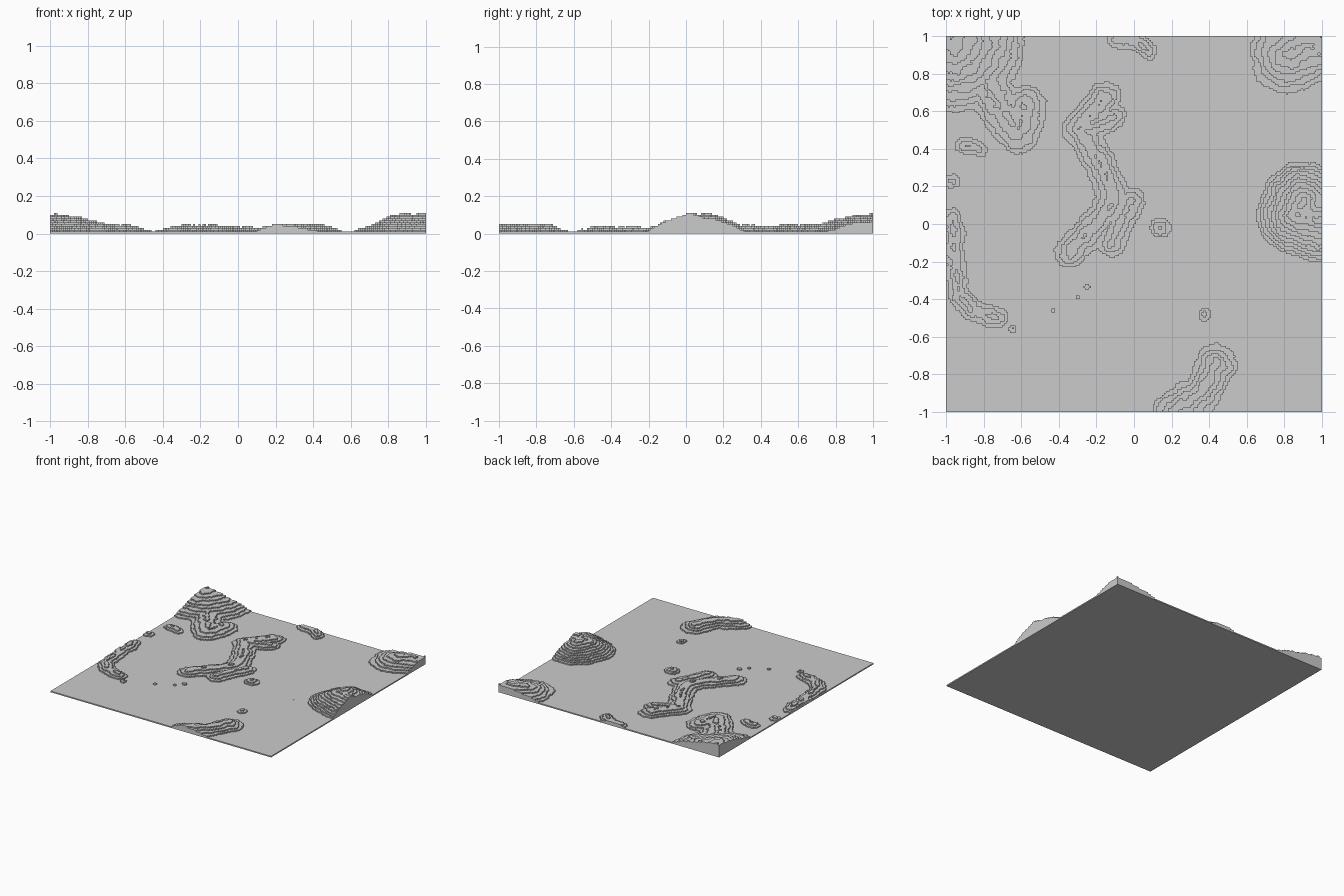
import bpy, bmesh
from math import ceil
from mathutils import Vector, noise
from mathutils.geometry import intersect_point_line

cube = bpy.data.objects.get("Cube")
if cube:
    bpy.data.objects.remove(cube)

COUNT = 200              # cells along each side
CELL = 2 / COUNT
STEP = 0.01              # terrace height

# Hills and ridges: (height, radius, crest path)
RIDGES = [
    (.092, .40, [(-.97, .98)]),                                   # corner mountain
    (.035, .13, [(-.8, .75), (-.62, .5), (-.58, .62)]),           # its foothills
    (.095, .22, [(1, .01), (.87, .05), (.9, .12)]),               # side mountain
    (.056, .21, [(1, .98), (.82, .9)]),                           # second corner hill
    (.037, .11, [(.2, -1), (.36, -.9), (.44, -.74)]),             # front ridge
    (.032, .09, [(-.15, .68), (-.3, .5), (-.18, .33), (-.1, .13),
                 (-.22, -.02), (-.34, -.15)]),                    # central ridge
    (.028, .08, [(-.12, -.1), (-.02, .12)]),
    (.026, .07, [(-.28, .5), (-.1, .57)]),
    (.024, .06, [(-.97, .03), (-.95, -.2), (-.93, -.38),
                 (-.86, -.47), (-.72, -.5)]),                     # side ridge
    (.022, .05, [(-.1, .98), (0, .98), (.08, .92)]),              # back knolls
    (.028, .06, [(.14, -.02)]),
    (.018, .035, [(.38, -.48)]),
    (.018, .05, [(-.9, .42), (-.83, .4)]),
    (.018, .045, [(-.97, .23)]),
    (.014, .025, [(-.65, -.56)]),
    (.012, .015, [(-.43, -.46)]),
    (.012, .015, [(-.3, -.39)]),
    (.012, .015, [(-.25, -.34)]),
]


def path_distance(p, path):
    best = min((p - Vector(q)).length for q in path)
    for a, b in zip(path, path[1:]):
        q, t = intersect_point_line(p, Vector(a), Vector(b))
        if 0 < t < 1:
            best = min(best, (p - q.to_2d()).length)
    return best


def level(i, j):
    """Terrace number of one cell; the plain is level one."""
    p = Vector(((i + .5) * CELL - 1, (j + .5) * CELL - 1))
    height = max(h * (1 - (path_distance(p, path) / r) ** 1.3) for h, r, path in RIDGES)
    if height < -.02:
        return 1
    rough = noise.fractal((p.x * 11, p.y * 11, 3), .8, 2.1, 4)
    return 1 + max(0, ceil((height + .007 * rough) / STEP - .3))


levels = {(i, j): level(i, j) for i in range(COUNT) for j in range(COUNT)}
bm = bmesh.new()


def quad(*points):
    bm.faces.new([bm.verts.new((x * CELL - 1, y * CELL - 1, z * STEP)) for x, y, z in points])


def runs(values):
    """Split a row into (start, end, value) stretches of equal value."""
    start = 0
    for k in range(1, len(values) + 1):
        if k == len(values) or values[k] != values[start]:
            yield start, k, values[start]
            start = k


# Terrace tops, in strips
for j in range(COUNT):
    for a, b, z in runs([levels[i, j] for i in range(COUNT)]):
        quad((a, j, z), (b, j, z), (b, j + 1, z), (a, j + 1, z))

# Terrace walls and outer sides, in strips along both directions
for k in range(COUNT + 1):
    across = [(levels.get((i, k - 1), 0), levels.get((i, k), 0)) for i in range(COUNT)]
    for a, b, (near, far) in runs(across):
        if near != far:
            quad((a, k, near), (a, k, far), (b, k, far), (b, k, near))
    along = [(levels.get((k - 1, j), 0), levels.get((k, j), 0)) for j in range(COUNT)]
    for a, b, (near, far) in runs(along):
        if near != far:
            quad((k, a, near), (k, b, near), (k, b, far), (k, a, far))

# Underside
quad((0, 0, 0), (0, COUNT, 0), (COUNT, COUNT, 0), (COUNT, 0, 0))

mesh = bpy.data.meshes.new("terraced_terrain")
bm.to_mesh(mesh)
bm.free()
terrain = bpy.data.objects.new("terraced_terrain", mesh)
bpy.context.collection.objects.link(terrain)

grey = bpy.data.materials.new("plain_grey")
grey.use_nodes = True
grey.diffuse_color = (.6, .6, .6, 1)
grey.node_tree.nodes["Principled BSDF"].inputs["Base Color"].default_value = (.6, .6, .6, 1)
mesh.materials.append(grey)
